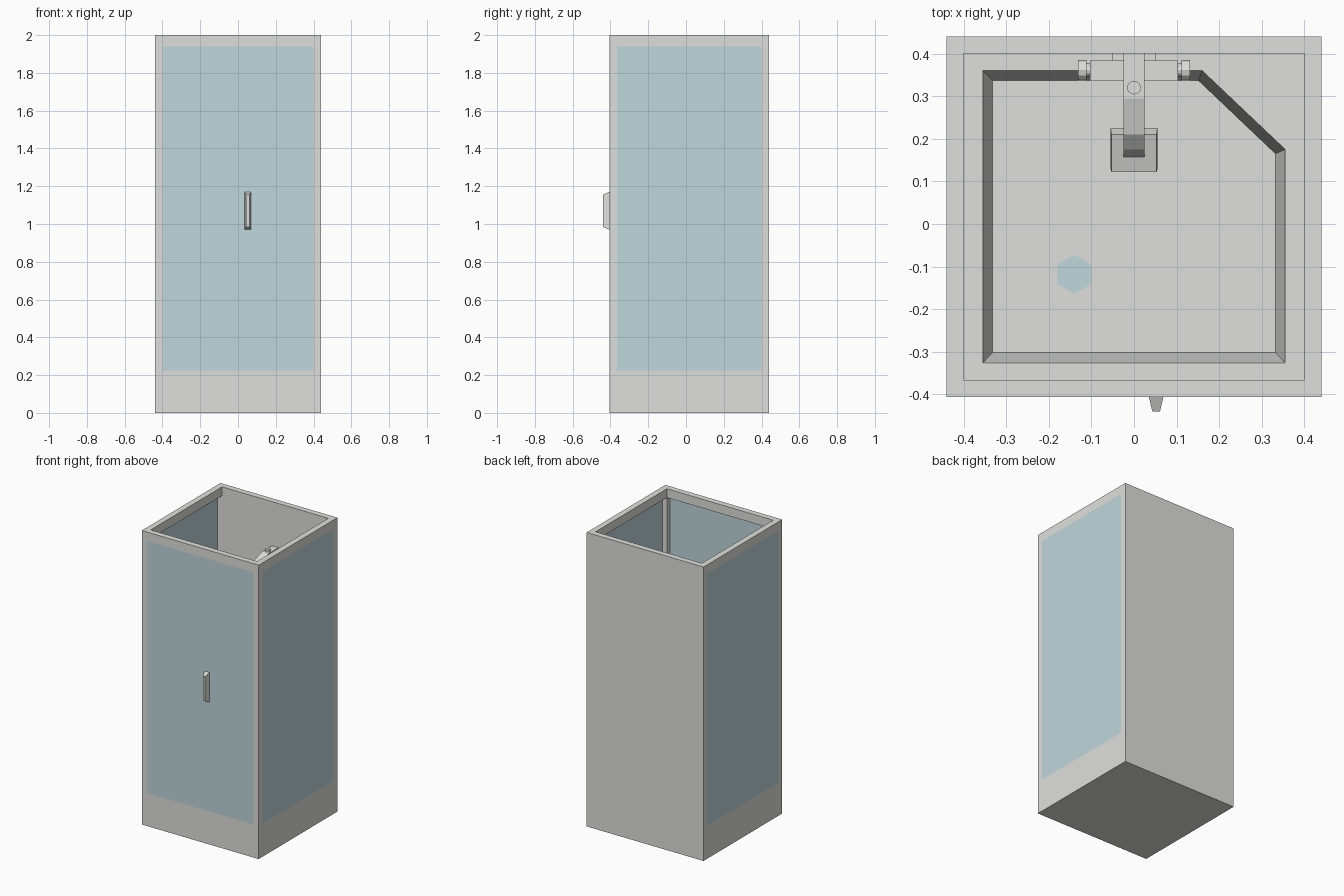
import bpy, bmesh, math
from mathutils import Matrix, Vector

if "Cube" in bpy.data.objects:
    bpy.data.objects.remove(bpy.data.objects["Cube"])


def material(name, colour):
    m = bpy.data.materials.new(name)
    m.diffuse_color = (*colour, 1)
    m.use_nodes = True
    m.node_tree.nodes["Principled BSDF"].inputs["Base Color"].default_value = m.diffuse_color
    return m


GREY = material("light_grey", (0.74, 0.74, 0.725))
GLASS = material("pale_blue_glass", (0.53, 0.68, 0.715))


def finish(name, bm, mat):
    bmesh.ops.recalc_face_normals(bm, faces=bm.faces)
    me = bpy.data.meshes.new(name)
    bm.to_mesh(me)
    bm.free()
    me.materials.append(mat)
    ob = bpy.data.objects.new(name, me)
    bpy.context.collection.objects.link(ob)
    return ob


def loft(name, loops, mat=GREY):
    """Solid through matching point loops, closed at both ends."""
    bm = bmesh.new()
    rings = [[bm.verts.new(p) for p in loop] for loop in loops]
    n = len(rings[0])
    for a, b in zip(rings, rings[1:]):
        for i in range(n):
            j = (i + 1) % n
            bm.faces.new((a[i], a[j], b[j], b[i]))
    bm.faces.new(rings[0])
    bm.faces.new(rings[-1])
    return finish(name, bm, mat)


def rect(x0, x1, y0, y1, z):
    return [(x0, y0, z), (x1, y0, z), (x1, y1, z), (x0, y1, z)]


def box(name, x0, x1, y0, y1, z0, z1, mat=GREY):
    return loft(name, [rect(x0, x1, y0, y1, z0), rect(x0, x1, y0, y1, z1)], mat)


def cylinder(name, centre, r, depth, sides, mat=GREY, axis='Z'):
    bm = bmesh.new()
    turn = Matrix.Rotation(math.pi / 2, 4, 'Y') if axis == 'X' else Matrix()
    bmesh.ops.create_cone(bm, cap_ends=True, segments=sides, radius1=r, radius2=r,
                          depth=depth, matrix=Matrix.Translation(centre) @ turn)
    return finish(name, bm, mat)


W, F, B, H = 0.44, -0.406, 0.44, 2.0      # outer cabin limits
T = 0.04                                  # frame thickness
TRAY, BEAM, FLOOR = 0.225, 1.94, 0.12     # key heights

# Shower tray with a five-sided sloping basin
bm = bmesh.new()
low = [bm.verts.new(p) for p in rect(-W, W, F, B, 0)]
top = [bm.verts.new(p) for p in rect(-W, W, F, B, TRAY)]
rim = [bm.verts.new((x, y, TRAY)) for x, y in
       [(-.355, .36), (.16, .36), (.355, .175), (.355, -.326), (-.355, -.326)]]
pan = [bm.verts.new((x, y, FLOOR)) for x, y in
       [(-.332, .337), (.151, .337), (.332, .165), (.332, -.302), (-.332, -.302)]]
bm.faces.new(low)
bm.faces.new(pan)
for a, b in ((low, top), (rim, pan)):
    for i in range(len(a)):
        j = (i + 1) % len(a)
        bm.faces.new((a[i], a[j], b[j], b[i]))
open_edges = [e for e in bm.edges if e.is_boundary]
bmesh.ops.triangle_fill(bm, edges=open_edges, use_beauty=True, normal=Vector((0, 0, 1)))
finish("shower_tray", bm, GREY)

# Drain cover
cylinder("drain", (-.14, -.118, FLOOR + .001), .046, .004, 6, GLASS)

# Solid back wall, front posts and top beams
box("back_wall", -W, W, B - T, B, TRAY, H)
for side, s in (("left", -1), ("right", 1)):
    x0, x1 = sorted((s * W, s * (W - T)))
    box(side + "_front_post", x0, x1, F, F + T, TRAY, H)
    box(side + "_top_beam", x0, x1, F + T, B - T, BEAM, H)
    # Side glass, flush with the outside of the frame
    g0, g1 = sorted((s * W, s * (W - .006)))
    box(side + "_glass", g0, g1, F + T, B - T, TRAY, BEAM, GLASS)
box("front_top_beam", -W + T, W - T, F, F + T, BEAM, H)
box("door_glass", -W + T, W - T, F, F + .006, TRAY, BEAM, GLASS)

# Tapered door handle
hx = .052
loft("door_handle", [
    [(hx - .017, F, .97), (hx + .017, F, .97), (hx + .017, F, 1.17), (hx - .017, F, 1.17)],
    [(hx - .009, -.44, .985), (hx + .009, -.44, .985),
     (hx + .009, -.44, 1.155), (hx - .009, -.44, 1.155)]])

# Mixer tap: wall plate, body, and a knob on each end
MZ = 1.1
box("mixer_wall_plate", -.05, .05, .383, B - T, MZ - .03, MZ + .03)
box("mixer_body", -.103, .103, .337, .384, MZ - .024, MZ + .024)
for side, s in (("left", -1), ("right", 1)):
    cylinder(side + "_knob_stem", (s * .107, .361, MZ), .016, .02, 12, axis='X')
    cylinder(side + "_knob", (s * .122, .361, MZ), .024, .02, 12, axis='X')

# Shower arm: a bent profile swept across its width
arm = [(.40, 1.70), (.295, 1.70), (.21, 1.675), (.175, 1.645), (.157, 1.60),
       (.185, 1.59), (.215, 1.635), (.295, 1.66), (.40, 1.66)]
loft("shower_arm", [[(x, y, z) for y, z in arm] for x in (-.025, .025)])
cylinder("arm_knob", (0, .32, 1.68), .016, .07, 16)

# Tilted shower head
head = loft("shower_head", [rect(-.055, .055, -.05, .05, -.02),
                            rect(-.053, .053, -.046, .046, .02)])
head.matrix_world = Matrix.Translation((0, .172, 1.585)) @ Matrix.Rotation(.3, 4, 'X')
